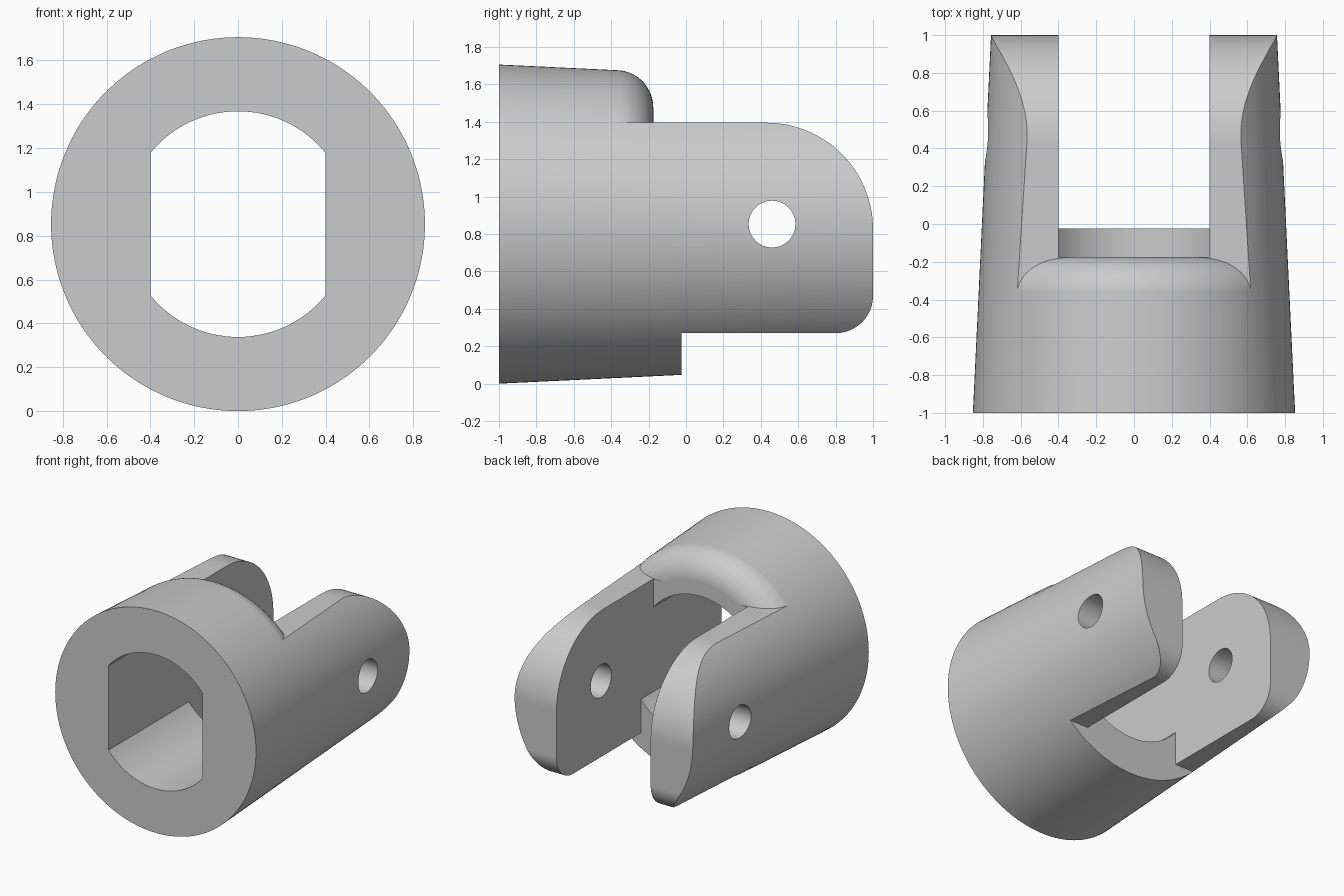
import bpy, bmesh, math
from mathutils import Vector

if "Cube" in bpy.data.objects:
    bpy.data.objects.remove(bpy.data.objects["Cube"], do_unlink=True)

R = 0.853            # front radius, also the height of the axis
HALF_SLOT = 0.4
SEGMENTS = 160


def cone_radius(y):
    return R - 0.048 * (y + 1)


def arc(cx, cy, r, start, end, steps=20):
    angles = [math.radians(start + (end - start) * i / steps) for i in range(steps + 1)]
    return [(cx + r * math.cos(a), cy + r * math.sin(a)) for a in angles]


def finish(name, bm):
    bmesh.ops.recalc_face_normals(bm, faces=bm.faces)
    mesh = bpy.data.meshes.new(name)
    bm.to_mesh(mesh)
    bm.free()
    obj = bpy.data.objects.new(name, mesh)
    bpy.context.collection.objects.link(obj)
    return obj


def prism(name, outline, place, sweep):
    """Extrude a closed 2D outline, placed in space, along a vector."""
    bm = bmesh.new()
    face = bm.faces.new([bm.verts.new(place(a, b)) for a, b in outline])
    new = bmesh.ops.extrude_face_region(bm, geom=[face])["geom"]
    bmesh.ops.translate(bm, vec=Vector(sweep),
                        verts=[v for v in new if isinstance(v, bmesh.types.BMVert)])
    return finish(name, bm)


def side_prism(name, outline, half_width):
    return prism(name, outline, lambda y, z: (-half_width, y, z), (2 * half_width, 0, 0))


def lathe(name, profile):
    """Turn (radius, y) points about the lengthwise axis."""
    bm = bmesh.new()
    verts = [bm.verts.new((r, y, R)) for r, y in profile]
    edges = [bm.edges.new(pair) for pair in zip(verts, verts[1:])]
    bmesh.ops.spin(bm, geom=verts + edges, cent=(0, 0, R), axis=(0, 1, 0),
                   angle=math.tau, steps=SEGMENTS)
    bmesh.ops.remove_doubles(bm, verts=bm.verts, dist=1e-5)
    return finish(name, bm)


def combine(target, cutter, operation):
    mod = target.modifiers.new("cut", "BOOLEAN")
    mod.object, mod.operation, mod.solver = cutter, operation, "EXACT"
    graph = bpy.context.evaluated_depsgraph_get()
    mesh = bpy.data.meshes.new_from_object(target.evaluated_get(graph))
    target.modifiers.clear()
    target.data = mesh
    bpy.data.objects.remove(cutter, do_unlink=True)


# Tapered round body
body = lathe("fork_body", [(0, -1), (R, -1), (cone_radius(1.1), 1.1), (0, 1.1)])

# Side outline: lower step and rounded fork tips
outline = [(-1.2, -0.2), (-0.025, -0.2), (-0.025, 0.27)]
outline += arc(0.8, 0.47, 0.2, -90, 0) + arc(0.43, 0.825, 0.57, 0, 90, 32)
outline += [(0.43, 1.9), (-1.2, 1.9)]
combine(body, side_prism("side_outline", outline, 1.2), "INTERSECT")

# Upper notch behind the round-shouldered collar
edge_r = cone_radius(-0.375)
shoulder = arc(edge_r - 0.2, -0.375, 0.2, 90, 0)
notch = lathe("upper_notch", [(0, -0.175)] + shoulder
              + [(1.3, -0.375), (1.3, 1.3), (0, 1.3)])
above = [(-0.8, 1.395), (1.5, 1.395), (1.5, 2.5), (-0.8, 2.5)]
combine(notch, side_prism("above_arms", above, 1.5), "INTERSECT")
combine(body, notch, "DIFFERENCE")

# Flat-sided bore
half = math.degrees(math.asin(HALF_SLOT / 0.515))
bore = arc(0, R, 0.515, 90 - half, 90 + half, 32) + arc(0, R, 0.515, 270 - half, 270 + half, 32)
combine(body, prism("bore", bore, lambda x, z: (x, -1.2, z), (0, 1.4, 0)), "DIFFERENCE")

# Slot between the arms, longer at the top than at the bottom
slot = [(-0.175, 2), (-0.175, R), (-0.025, R), (-0.025, -0.2), (1.2, -0.2), (1.2, 2)]
combine(body, side_prism("slot", slot, HALF_SLOT), "DIFFERENCE")

# Cross pin hole
hole = arc(0.46, R, 0.125, 0, 360, 64)[:-1]
combine(body, side_prism("pin_hole", hole, 1.2), "DIFFERENCE")

# Plain grey finish
grey = bpy.data.materials.new("plain_grey")
grey.use_nodes = True
colour = (0.6, 0.6, 0.6, 1)
grey.diffuse_color = colour
grey.node_tree.nodes["Principled BSDF"].inputs["Base Color"].default_value = colour
body.data.materials.clear()
body.data.materials.append(grey)

# Smooth curves, crisp edges
bpy.ops.object.select_all(action="DESELECT")
body.select_set(True)
bpy.context.view_layer.objects.active = body
bpy.ops.object.shade_smooth_by_angle(angle=math.radians(25))
weighted = body.modifiers.new("even_shading", "WEIGHTED_NORMAL")
weighted.keep_sharp = True
